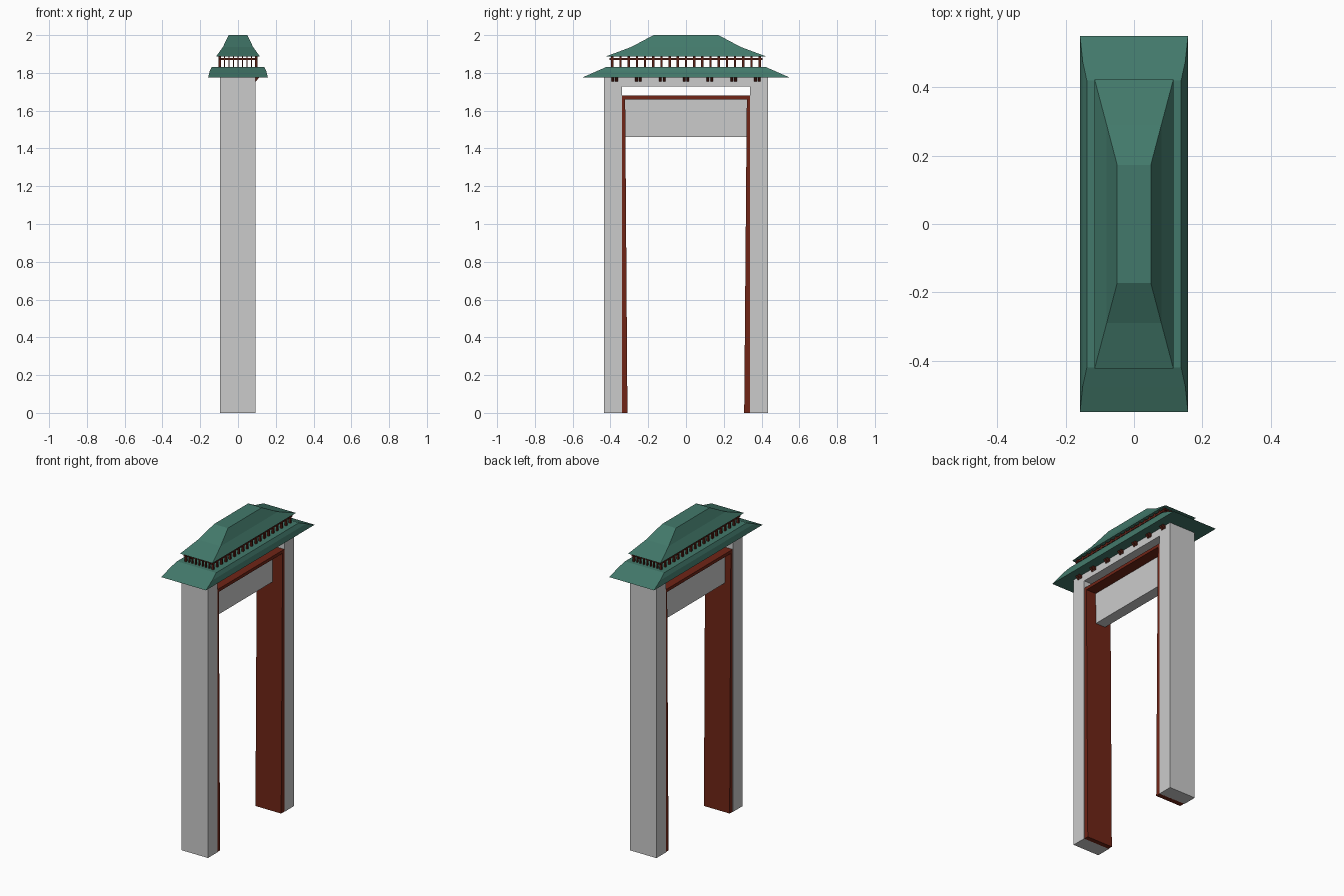
import bpy, bmesh

if "Cube" in bpy.data.objects:
    bpy.data.objects.remove(bpy.data.objects["Cube"])


def material(name, rgb):
    m = bpy.data.materials.new(name)
    m.diffuse_color = (*rgb, 1)
    m.use_nodes = True
    m.node_tree.nodes["Principled BSDF"].inputs["Base Color"].default_value = m.diffuse_color
    return m


GREEN = material("green_tile", (0.055, 0.19, 0.145))
RED = material("red_wood", (0.16, 0.018, 0.008))
DARK = material("dark_wood", (0.10, 0.015, 0.008))


def finish(name, bm, mat):
    bmesh.ops.recalc_face_normals(bm, faces=bm.faces)
    me = bpy.data.meshes.new(name)
    bm.to_mesh(me)
    bm.free()
    if mat:
        me.materials.append(mat)
    ob = bpy.data.objects.new(name, me)
    bpy.context.collection.objects.link(ob)
    return ob


def add_box(bm, x0, x1, y0, y1, z0, z1):
    verts = bmesh.ops.create_cube(bm, size=1)["verts"]
    for v in verts:
        v.co.x = x1 if v.co.x > 0 else x0
        v.co.y = y1 if v.co.y > 0 else y0
        v.co.z = z1 if v.co.z > 0 else z0


def boxes(name, items, mat=None):
    bm = bmesh.new()
    for b in items:
        add_box(bm, *b)
    return finish(name, bm, mat)


def prism(name, outline, x0, x1, mat=None):
    """Extrude a (y, z) outline along x."""
    bm = bmesh.new()
    face = bm.faces.new([bm.verts.new((x0, y, z)) for y, z in outline])
    new = bmesh.ops.extrude_face_region(bm, geom=[face])["geom"]
    for v in new:
        if isinstance(v, bmesh.types.BMVert):
            v.co.x = x1
    return finish(name, bm, mat)


def hip_roof(name, rings, mat):
    """Stack rectangular rings given as (half x, half y, z), capped at both ends."""
    bm = bmesh.new()
    loops = [[bm.verts.new((sx * hx, sy * hy, z))
              for sx, sy in ((-1, -1), (1, -1), (1, 1), (-1, 1))]
             for hx, hy, z in rings]
    for a, b in zip(loops, loops[1:]):
        for i in range(4):
            j = (i + 1) % 4
            bm.faces.new((a[i], a[j], b[j], b[i]))
    bm.faces.new(loops[0])
    bm.faces.new(loops[-1])
    return finish(name, bm, mat)


# Grey gateway: two posts and a lintel in one outline
half = [(0.435, 0), (0.435, 1.78), (-0.435, 1.78), (-0.435, 0),
        (-0.34, 0), (-0.34, 1.727), (0.34, 1.727), (0.34, 0)]
prism("stone_gateway", half, -0.095, 0.092)

# Red lining with slightly tapering jambs
lining = [(0.342, 0), (0.342, 1.68), (-0.342, 1.68), (-0.342, 0),
          (-0.31, 0), (-0.322, 1.66), (0.322, 1.66), (0.308, 0)]
prism("door_lining", lining, -0.092, 0.09, RED)

# Hanging panel under the lining
boxes("hanging_panel", [(-0.05, 0.02, -0.323, 0.323, 1.46, 1.662)])

# Two roof tiers
hip_roof("lower_roof", [(0.158, 0.55, 1.775), (0.15, 0.475, 1.808),
                        (0.138, 0.42, 1.832)], GREEN)
hip_roof("upper_roof", [(0.115, 0.422, 1.888), (0.08, 0.29, 1.937),
                        (0.049, 0.172, 2.0)], GREEN)

# Balustrade between the tiers
t = 0.006
posts = []
for i in range(19):
    y = -0.39 + i * 0.78 / 18
    for x in (-0.096, 0.096):
        posts.append((x - t, x + t, y - t, y + t, 1.825, 1.895))
for i in range(1, 8):
    x = -0.096 + i * 0.192 / 8
    for y in (-0.39, 0.39):
        posts.append((x - t / 2, x + t / 2, y - t, y + t, 1.825, 1.895))
boxes("balusters", posts, DARK)
rails = []
for s in (-1, 1):
    rails.append((s * 0.096 - t, s * 0.096 + t, -0.405, 0.405, 1.868, 1.88))
    rails.append((-0.104, 0.104, s * 0.39 - t, s * 0.39 + t, 1.868, 1.88))
boxes("balustrade_rails", rails, DARK)

# Paired wedge brackets under the eave, on one side only
bm = bmesh.new()
for i in range(7):
    for s in (-1, 1):
        c = -0.378 + i * 0.126 + s * 0.01
        tri = [[bm.verts.new((x, y, z)) for x, z in
                ((0.088, 1.755), (0.094, 1.755), (0.115, 1.778), (0.088, 1.778))]
               for y in (c - 0.007, c + 0.007)]
        bm.faces.new(tri[0])
        bm.faces.new(tri[1])
        for k in range(4):
            m = (k + 1) % 4
            bm.faces.new((tri[0][k], tri[0][m], tri[1][m], tri[1][k]))
finish("eave_brackets", bm, DARK)
